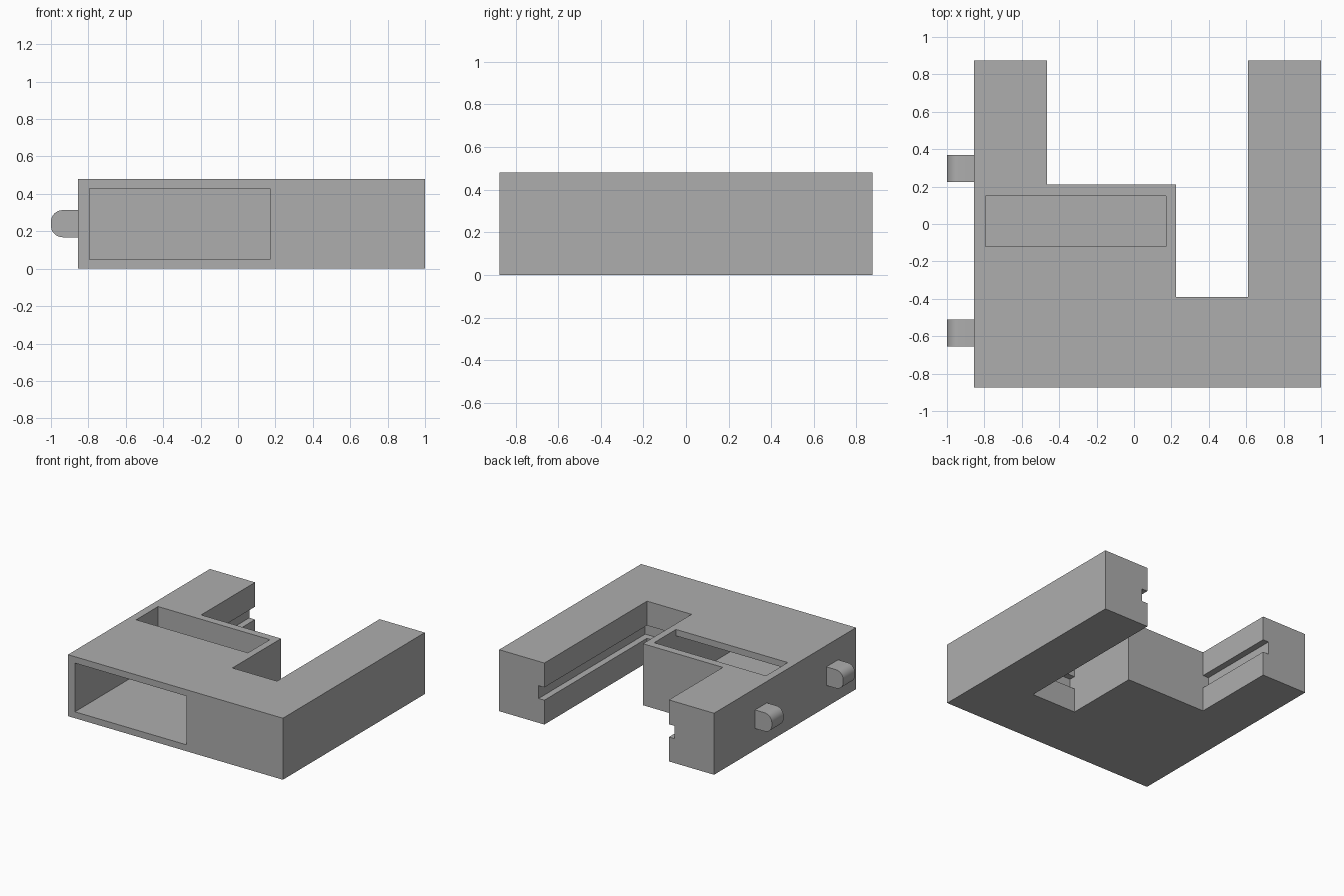
import bpy, bmesh
from mathutils import Vector

cube = bpy.data.objects.get("Cube")
if cube:
    bpy.data.objects.remove(cube, do_unlink=True)

HEIGHT, WALL = 0.48, 0.05
FRONT, BACK = -0.875, 0.875

grey = bpy.data.materials.new("plain grey")
grey.use_nodes = True
grey.diffuse_color = (0.42, 0.42, 0.42, 1)
grey.node_tree.nodes["Principled BSDF"].inputs["Base Color"].default_value = grey.diffuse_color


def prism(name, outline, direction):
    """Extrude a planar outline of 3D points along a direction."""
    bm = bmesh.new()
    face = bm.faces.new([bm.verts.new(p) for p in outline])
    result = bmesh.ops.extrude_face_region(bm, geom=[face])
    moved = [v for v in result["geom"] if isinstance(v, bmesh.types.BMVert)]
    bmesh.ops.translate(bm, vec=Vector(direction), verts=moved)
    bmesh.ops.recalc_face_normals(bm, faces=bm.faces)
    mesh = bpy.data.meshes.new(name)
    bm.to_mesh(mesh)
    bm.free()
    mesh.materials.append(grey)
    obj = bpy.data.objects.new(name, mesh)
    bpy.context.collection.objects.link(obj)
    return obj


def cut_box(target, name, x, y, z):
    """Subtract a box given by its ranges and apply the cut."""
    corners = [(x[0], y[0], z[0]), (x[1], y[0], z[0]), (x[1], y[1], z[0]), (x[0], y[1], z[0])]
    cutter = prism(name, corners, (0, 0, z[1] - z[0]))
    cutter.hide_render = True
    mod = target.modifiers.new(name, "BOOLEAN")
    mod.operation, mod.solver, mod.object = "DIFFERENCE", "EXACT", cutter
    bpy.context.view_layer.objects.active = target
    bpy.ops.object.modifier_apply(modifier=name)
    bpy.data.objects.remove(cutter, do_unlink=True)


# Block with two rear arms and a deeper bay beside the right-hand arm
LEFT, RIGHT = 1.0, -0.855
arm_l, arm_r = 0.61, -0.465
step_x, step_y, bay_y = 0.225, 0.21, -0.39
outline = [(RIGHT, FRONT), (LEFT, FRONT), (LEFT, BACK), (arm_l, BACK), (arm_l, bay_y),
           (step_x, bay_y), (step_x, step_y), (arm_r, step_y), (arm_r, BACK), (RIGHT, BACK)]
body = prism("body", [(x, y, 0) for x, y in outline], (0, 0, HEIGHT))

# Hollow chamber open at the front, with a slot through its roof
chamber_x = (RIGHT + 0.06, step_x - 0.055)
cut_box(body, "chamber", chamber_x, (FRONT - 0.1, 0.15), (WALL, HEIGHT - WALL))
cut_box(body, "roof_slot", chamber_x, (-0.12, 0.15), (HEIGHT / 2, HEIGHT + 0.1))

# Panel grooves along the inner faces of the arms and the bay
groove_z = (0.19, 0.29)
cut_box(body, "left_groove", (step_x, arm_l + WALL), (bay_y - WALL, bay_y + 0.05), groove_z)
cut_box(body, "left_arm_groove", (arm_l - 0.05, arm_l + WALL), (bay_y - 0.02, BACK + 0.1), groove_z)
cut_box(body, "right_arm_groove", (arm_r - WALL, arm_r + 0.05), (step_y, BACK + 0.1), groove_z)

# Two side pegs with rounded outer edges
for name, y in (("front_peg", -0.655), ("rear_peg", 0.225)):
    peg = prism(name, [(RIGHT, y, 0.168), (RIGHT, y, 0.313), (-1, y, 0.313), (-1, y, 0.168)],
                (0, 0.145, 0))
    bm = bmesh.new()
    bm.from_mesh(peg.data)
    outer = [e for e in bm.edges
             if all(v.co.x < -0.99 for v in e.verts)
             and abs(e.verts[0].co.y - e.verts[1].co.y) > 0.1]
    bmesh.ops.bevel(bm, geom=outer, offset=0.062, segments=8, profile=0.5, affect="EDGES")
    bm.to_mesh(peg.data)
    bm.free()
    bpy.ops.object.select_all(action="DESELECT")
    peg.select_set(True)
    bpy.context.view_layer.objects.active = peg
    bpy.ops.object.shade_smooth_by_angle()
